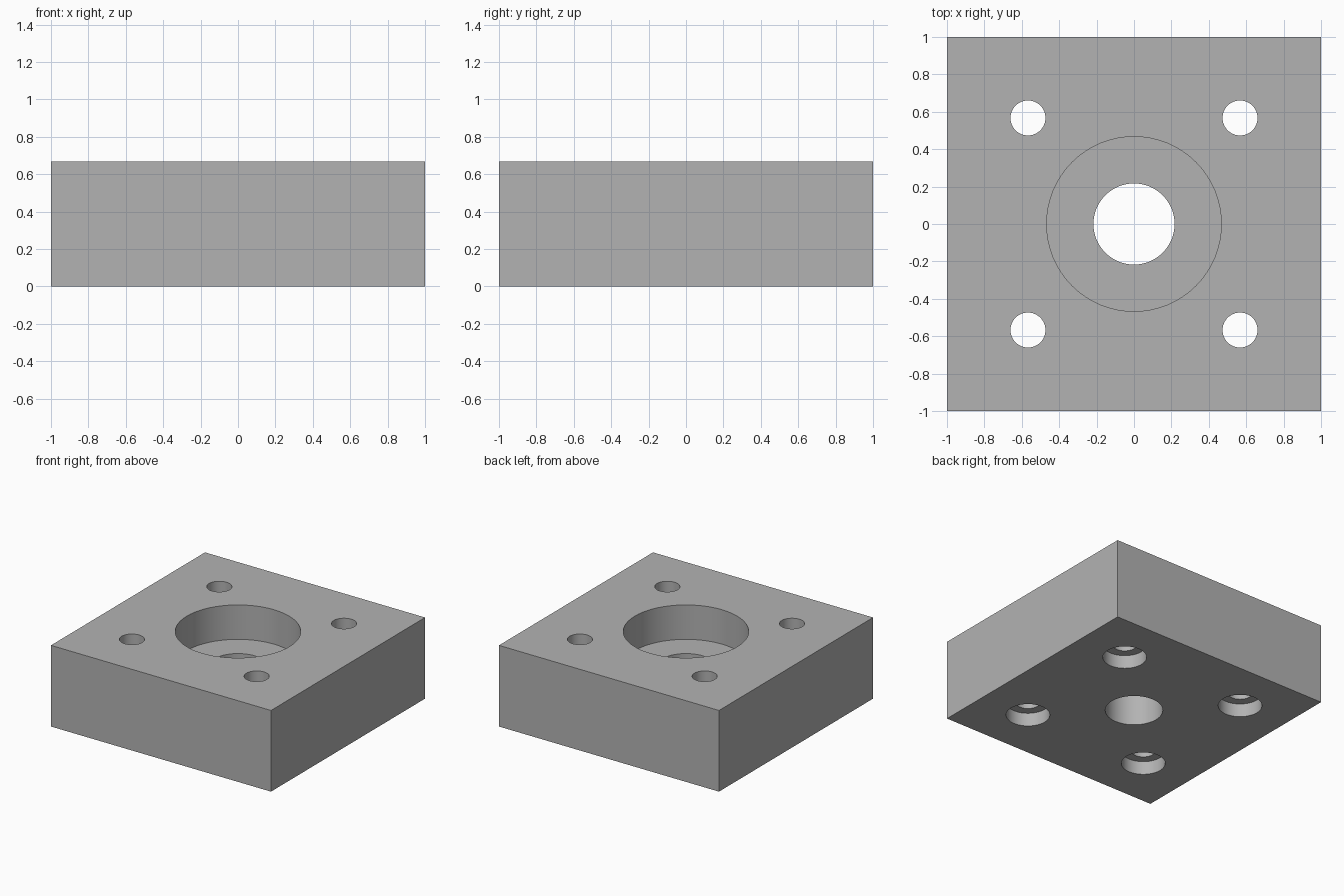
import bpy
import bmesh
import math

SIZE, HEIGHT = 2.0, 0.667
OVER = 0.1        # how far cutters reach past the block
SEGMENTS = 64

cube = bpy.data.objects.get("Cube")
if cube:
    bpy.data.objects.remove(cube, do_unlink=True)

grey = bpy.data.materials.new("plain_grey")
grey.use_nodes = True
colour = (0.45, 0.45, 0.45, 1)
grey.diffuse_color = colour
grey.node_tree.nodes["Principled BSDF"].inputs["Base Color"].default_value = colour


def new_object(name, bm):
    bmesh.ops.recalc_face_normals(bm, faces=bm.faces)
    mesh = bpy.data.meshes.new(name)
    bm.to_mesh(mesh)
    bm.free()
    mesh.materials.append(grey)
    obj = bpy.data.objects.new(name, mesh)
    bpy.context.collection.objects.link(obj)
    return obj


def stepped_cutter(name, x, y, low_radius, step_z, high_radius):
    """Round cutter that changes radius at step_z."""
    profile = [(low_radius, -OVER), (low_radius, step_z),
               (high_radius, step_z), (high_radius, HEIGHT + OVER)]
    bm = bmesh.new()
    rings = []
    for radius, z in profile:
        angles = [math.tau * i / SEGMENTS for i in range(SEGMENTS)]
        rings.append([bm.verts.new((x + radius * math.cos(a),
                                    y + radius * math.sin(a), z)) for a in angles])
    for lower, upper in zip(rings, rings[1:]):
        for i in range(SEGMENTS):
            j = (i + 1) % SEGMENTS
            bm.faces.new((lower[i], lower[j], upper[j], upper[i]))
    bm.faces.new(rings[0])
    bm.faces.new(rings[-1])
    return new_object(name, bm)


# Square block
bm = bmesh.new()
bmesh.ops.create_cube(bm, size=1)
bmesh.ops.scale(bm, vec=(SIZE, SIZE, HEIGHT), verts=bm.verts)
bmesh.ops.translate(bm, vec=(0, 0, HEIGHT / 2), verts=bm.verts)
block = new_object("mounting_block", bm)

# Centre bore with a wide recess from above
cutters = [stepped_cutter("bore_cutter", 0, 0, 0.217, HEIGHT - 0.283, 0.467)]

# Four screw holes, counterbored from below
for x in (-0.567, 0.567):
    for y in (-0.567, 0.567):
        cutters.append(stepped_cutter("screw_hole_cutter", x, y, 0.165, 0.11, 0.0935))

# Cut the holes, then drop the cutters
bpy.ops.object.select_all(action="DESELECT")
block.select_set(True)
bpy.context.view_layer.objects.active = block
for cutter in cutters:
    cutter.hide_render = True
    cut = block.modifiers.new("hole", "BOOLEAN")
    cut.operation = "DIFFERENCE"
    cut.solver = "EXACT"
    cut.object = cutter
    bpy.ops.object.modifier_apply(modifier=cut.name)
    bpy.data.objects.remove(cutter, do_unlink=True)

bpy.ops.object.shade_smooth_by_angle(angle=math.radians(30))
